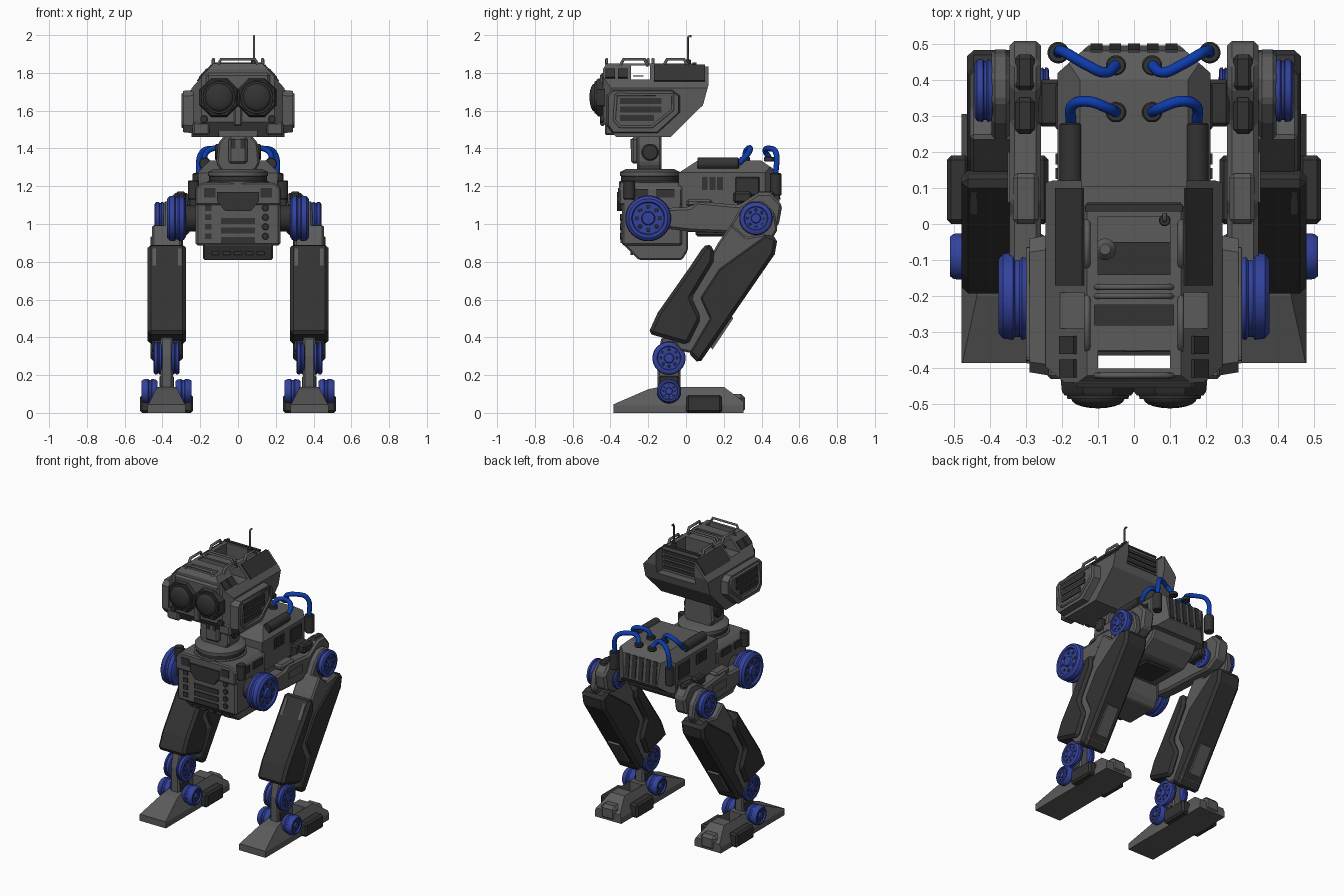
import bpy, bmesh, math

if "Cube" in bpy.data.objects:
    bpy.data.objects.remove(bpy.data.objects["Cube"])


def material(name, r, g, b):
    mat = bpy.data.materials.new(name)
    mat.use_nodes = True
    mat.diffuse_color = (r, g, b, 1)
    mat.node_tree.nodes["Principled BSDF"].inputs["Base Color"].default_value = (r, g, b, 1)
    return mat


GREY = material("frame grey", .105, .105, .105)
DARK = material("armour dark grey", .033, .033, .033)
BLUE = material("joint blue", .033, .055, .34)
CABLE = material("cable blue", .004, .045, .42)


def place(axis, t, a, b):
    return {"x": (t, a, b), "y": (a, t, b), "z": (a, b, t)}[axis]


def finish(name, bm, mat, pair, bevel=0, smooth=False):
    bmesh.ops.recalc_face_normals(bm, faces=bm.faces[:])
    mesh = bpy.data.meshes.new(name)
    bm.to_mesh(mesh)
    bm.free()
    mesh.materials.append(mat)
    obj = bpy.data.objects.new(name, mesh)
    bpy.context.collection.objects.link(obj)
    bpy.ops.object.select_all(action="DESELECT")
    obj.select_set(True)
    bpy.context.view_layer.objects.active = obj
    if smooth:
        bpy.ops.object.shade_smooth_by_angle(angle=math.radians(35))
    if bevel:
        mod = obj.modifiers.new("Bevel", "BEVEL")
        mod.width, mod.segments, mod.limit_method = bevel, 1, "ANGLE"
    if pair:
        obj.modifiers.new("Mirror", "MIRROR")
    return obj


def prism(name, axis, lo, hi, outline, mat=GREY, pair=False, bevel=0, taper=1, slices=()):
    """Extrude an outline along an axis; taper scales the far end, slices trim corners."""
    bm = bmesh.new()
    ca = sum(p[0] for p in outline) / len(outline)
    cb = sum(p[1] for p in outline) / len(outline)
    near = [bm.verts.new(place(axis, lo, a, b)) for a, b in outline]
    far = [bm.verts.new(place(axis, hi, ca + (a - ca) * taper, cb + (b - cb) * taper)) for a, b in outline]
    bm.faces.new(near)
    bm.faces.new(far[::-1])
    for i in range(len(outline)):
        j = (i + 1) % len(outline)
        bm.faces.new((near[i], far[i], far[j], near[j]))
    for point, normal in slices:
        geom = bm.verts[:] + bm.edges[:] + bm.faces[:]
        cut = bmesh.ops.bisect_plane(bm, geom=geom, plane_co=point, plane_no=normal, clear_outer=True)
        edges = [e for e in cut["geom_cut"] if isinstance(e, bmesh.types.BMEdge)]
        bmesh.ops.contextual_create(bm, geom=edges)
    return finish(name, bm, mat, pair, bevel)


def box(name, x, y, z, mat=GREY, pair=False, bevel=0):
    ring = [(y[0], z[0]), (y[1], z[0]), (y[1], z[1]), (y[0], z[1])]
    return prism(name, "x", x[0], x[1], ring, mat, pair, bevel)


def lathe(name, axis, centre, profile, mat=GREY, pair=False, sides=28):
    """Revolve (distance, radius) pairs around an axis line."""
    bm = bmesh.new()
    rings = []
    for t, r in profile:
        angles = [math.tau * (k + .5) / sides for k in range(sides)]
        rings.append([bm.verts.new(place(axis, t, centre[0] + r * math.cos(u), centre[1] + r * math.sin(u)))
                      for u in angles])
    for low, high in zip(rings, rings[1:]):
        for k in range(sides):
            n = (k + 1) % sides
            bm.faces.new((low[k], low[n], high[n], high[k]))
    bm.faces.new(rings[0])
    bm.faces.new(rings[-1])
    return finish(name, bm, mat, pair, smooth=True)


def rod(name, axis, centre, lo, hi, r, mat=GREY, pair=False, sides=20):
    e = r * .15
    return lathe(name, axis, centre, [(lo, r - e), (lo + e, r), (hi - e, r), (hi, r - e)], mat, pair, sides)


def wheel(name, centre, lo, hi, r, outward=1):
    """Blue joint wheel with a tyre groove, dished outer face and dark bolts."""
    d = hi - lo
    face = [(lo, r * .8), (lo + d * .12, r * .95), (lo + d * .35, r), (lo + d * .42, r * .93), (lo + d * .55, r * .93),
            (lo + d * .6, r), (hi - d * .12, r * .97), (hi, r * .85), (hi, r * .72), (hi - d * .12, r * .68),
            (hi - d * .12, r * .3), (hi, r * .26)]
    if outward < 0:
        face = [(lo + hi - t, s) for t, s in face]
    lathe(name, "x", centre, face, BLUE, True)
    top = hi - d * .12 if outward > 0 else lo + d * .12
    for k in range(8):
        u = math.tau * k / 8
        spot = (centre[0] + r * .5 * math.cos(u), centre[1] + r * .5 * math.sin(u))
        rod(name + "_bolt", "x", spot, top - .004, top + .004, r * .09, DARK, True, 8)


def tube(name, points, r, mat, pair=False, bend="VECTOR"):
    curve = bpy.data.curves.new(name, "CURVE")
    curve.dimensions, curve.bevel_depth, curve.bevel_resolution = "3D", r, 3
    curve.resolution_u, curve.use_fill_caps = 6, True
    spline = curve.splines.new("BEZIER")
    spline.bezier_points.add(len(points) - 1)
    for knot, p in zip(spline.bezier_points, points):
        knot.co = p
        knot.handle_left_type = knot.handle_right_type = bend
    obj = bpy.data.objects.new(name, curve)
    bpy.context.collection.objects.link(obj)
    bpy.ops.object.select_all(action="DESELECT")
    obj.select_set(True)
    bpy.context.view_layer.objects.active = obj
    bpy.ops.object.convert(target="MESH")
    obj = bpy.context.object
    obj.data.materials.append(mat)
    if pair:
        obj.modifiers.new("Mirror", "MIRROR")


def carve(target, *ranges):
    cutter = box("cutter", *ranges)
    mod = target.modifiers.new("Cut", "BOOLEAN")
    mod.operation, mod.object, mod.solver = "DIFFERENCE", cutter, "EXACT"
    bpy.context.view_layer.objects.active = target
    bpy.ops.object.modifier_apply(modifier=mod.name)
    bpy.data.objects.remove(cutter)


# Head shell with trimmed shoulders, roof bays and through windows
chamfers = [((s * .13, 0, 1.85), (s * .13, 0, .115)) for s in (-1, 1)]
chamfers += [((s * .24, -.4, 1.6), (s * .05, -.06, 0)) for s in (-1, 1)]
shell = [(-.44, 1.54), (-.37, 1.46), (-.08, 1.46), (.09, 1.63), (.12, 1.74), (.12, 1.85), (-.42, 1.85), (-.44, 1.82)]
head = prism("head_shell", "x", -.245, .245, shell, slices=chamfers)
carve(head, (-.145, .145), (.05, .2), (1.68, 1.9))
carve(head, (-.1, .1), (-.14, .02), (1.75, 1.9))
carve(head, (-.11, .11), (-.28, -.225), (1.78, 1.9))
carve(head, (-.1, .1), (-.4, -.35), (1.4, 1.9))
carve(head, (-.3, .3), (-.29, -.19), (1.765, 1.84))
box("roof_bay_floor", (-.1, .1), (-.14, -.05), (1.75, 1.757), DARK)
box("roof_slot_floor", (-.11, .11), (-.28, -.225), (1.78, 1.787), DARK)
box("roof_rear_bar", (-.135, .135), (.035, .055), (1.845, 1.856), DARK)
prism("side_window", "y", -.17, .1, [(.139, 1.84), (.214, 1.755), (.219, 1.759), (.144, 1.844)], DARK, True)
for y in (-.4, -.335):
    prism("shoulder_vent", "y", y - .025, y + .025, [(.16, 1.816), (.2, 1.771), (.208, 1.778), (.168, 1.823)], DARK, True)
for i in range(4):
    box("rear_head_slat", (-.13, .13), (.048, .06), (1.7 + i * .035, 1.72 + i * .035), DARK)
cheek = [(-.42, 1.52), (-.39, 1.48), (-.15, 1.48), (-.03, 1.59), (-.03, 1.68), (-.07, 1.71), (-.39, 1.71), (-.42, 1.68)]
prism("cheek_plate", "x", .235, .29, cheek, GREY, True, taper=.95)
for z, back in ((1.65, -.13), (1.605, -.13), (1.56, -.17)):
    box("cheek_slot", (.285, .296), (-.35, back), (z - .016, z + .016), DARK, True)
tube("cheek_rail", [(.292, -.37, 1.685), (.292, -.38, 1.55), (.292, -.35, 1.515), (.292, -.18, 1.515), (.292, -.07, 1.605),
                    (.292, -.07, 1.685), (.292, -.37, 1.685)], .008, GREY, True)
box("jaw_block", (.15, .24), (-.43, -.36), (1.47, 1.54), GREY, True, .01)
rod("cheek_lamp", "y", (.18, 1.555), -.455, -.42, .02, DARK, True)

# Eyes
box("brow_plate", (-.17, .17), (-.455, -.43), (1.6, 1.8), GREY, False, .02)
lathe("eye_housing", "y", (.1, 1.67), [(-.43, .112), (-.465, .108), (-.475, .1)], DARK, True, 8)
dome = [(-.47, .088), (-.485, .085)] + [(-.485 - .026 * math.sin(u / 10), .074 * math.cos(u / 10)) for u in range(0, 16, 3)]
lathe("eye_lens", "y", (.1, 1.67), dome, DARK, True)
box("nose_bridge", (-.022, .022), (-.455, -.43), (1.52, 1.62), GREY, False, .008)

# Roof rails and antenna
for start, end in ((-.35, -.2), (-.12, .01)):
    tube("roof_rail", [(.13, start, 1.835), (.13, start + .02, 1.872), (.13, end - .02, 1.872), (.13, end, 1.835)], .009, GREY, True)
for y in (-.175, -.2, -.42):
    tube("roof_crossbar", [(-.105, y, 1.845), (-.09, y, 1.872), (.09, y, 1.872), (.105, y, 1.845)], .008, GREY)
rod("antenna_base", "z", (.085, .01), 1.74, 1.87, .016, DARK)
tube("antenna", [(.085, .01, 1.8), (.085, .01, 1.985), (.085, .015, 1.994), (.085, .03, 1.994)], .006, GREY)
lathe("roof_sensor", "z", (-.08, -.07), [(1.75, .03), (1.79, .03), (1.81, .015)], GREY)

# Neck
prism("neck_yoke", "y", -.26, -.13, [(-.09, 1.28), (.09, 1.28), (.115, 1.32), (.105, 1.43), (.06, 1.48), (-.06, 1.48),
                                     (-.105, 1.43), (-.115, 1.32)], bevel=.01)
box("neck_front_plate", (-.05, .05), (-.29, -.25), (1.32, 1.46), GREY, False, .012)
for x in (-.025, .025):
    box("neck_slot", (x - .012, x + .012), (-.295, -.28), (1.4, 1.45), DARK)
rod("neck_pivot", "x", (-.19, 1.38), -.122, .122, .045, DARK)
lathe("neck_ring", "z", (0, -.19), [(1.2, .165), (1.225, .165), (1.23, .15), (1.25, .15), (1.255, .16), (1.275, .16), (1.29, .13)])
rod("neck_collar", "z", (0, -.19), 1.23, 1.25, .155, DARK)

# Chest
prism("chest_upper", "y", -.355, -.02, [(-.225, 1.1), (.225, 1.1), (.225, 1.19), (.19, 1.22), (-.19, 1.22), (-.225, 1.19)], bevel=.008)
belly = [(-.33, 1.12), (-.33, .89), (-.25, .81), (-.02, .81), (.01, .86), (.01, 1.12)]
prism("belly", "x", -.185, .185, belly, bevel=.008)
box("chest_block", (-.225, .225), (-.34, -.02), (.885, 1.12), GREY, False, .012)
prism("chest_keystone", "y", -.365, -.33, [(-.11, 1.17), (-.11, 1.12), (-.07, 1.07), (.07, 1.07), (.11, 1.12), (.11, 1.17)], DARK)
for z in (1.015, .965, .915):
    box("chest_slat", (-.09, .09), (-.347, -.33), (z - .016, z + .016), DARK)
for i in range(4):
    box("chest_key", (-.175, -.14), (-.347, -.33), (.92 + i * .05, .95 + i * .05), DARK)
    rod("chest_dial", "y", (.145, .935 + i * .05), -.35, -.33, .018, DARK, sides=12)
box("chest_corner_panel", (.12, .18), (-.36, -.34), (1.14, 1.19), DARK, True)
box("chest_side_panel", (.22, .232), (-.31, -.2), (1.14, 1.185), DARK, True)
box("chest_side_vent", (.22, .232), (-.16, -.06), (1.14, 1.185), DARK, True)
rod("chest_canister", "z", (.235, -.3), 1.13, 1.23, .03, DARK, True)
for x in range(-2, 3):
    box("belly_vent", (x * .06 - .02, x * .06 + .02), (-.295, -.28), (.835, .865), DARK)

# Rear hull with sloping shoulders and a slatted tail
hull = [(-.04, 1.1), (-.04, 1.27), (.06, 1.335), (.4, 1.335), (.48, 1.28), (.495, 1.12), (.44, 1.07), (.0, 1.07)]
slopes = [((s * .21, .42, 1.2), (s * .09, .1, 0)) for s in (-1, 1)] + [((s * .15, 0, 1.335), (s * .06, 0, .06)) for s in (-1, 1)]
prism("rear_hull", "x", -.212, .212, hull, slices=slopes)
prism("rear_underside", "x", -.17, .17, [(-.08, 1.1), (-.08, .96), (.28, .95), (.38, 1.02), (.42, 1.1)], bevel=.01)
box("underside_hatch", (-.1, .1), (.05, .24), (.935, .97), DARK, False, .01)
for i in range(-2, 3):
    prism("tail_slat", "x", i * .052 - .016, i * .052 + .016, [(.44, 1.29), (.484, 1.282), (.5, 1.13), (.44, 1.12)], DARK)
for y in (.1, .14, .18):
    box("hull_vent", (.205, .217), (y - .015, y + .015), (1.18, 1.25), DARK, True)
box("hull_side_panel", (.205, .217), (.26, .39), (1.15, 1.25), DARK, True, .01)

# Canisters and cables
rod("top_canister", "y", (.175, 1.32), .06, .28, .032, DARK, True)
rod("tail_canister", "z", (.21, .475), 1.15, 1.27, .03, DARK, True)
for y in (.31, .44):
    rod("cable_socket", "z", (.05, y), 1.33, 1.355, .028, DARK, True)
for name, path in (("front_cable", [(.05, .31, 1.35), (.07, .32, 1.39), (.13, .34, 1.4), (.17, .33, 1.375), (.175, .28, 1.32)]),
                   ("tail_cable", [(.05, .44, 1.35), (.08, .42, 1.39), (.13, .44, 1.4), (.19, .475, 1.38), (.21, .475, 1.26)])):
    tube(name, path, .015, CABLE, True, "AUTO")

# Shoulder wheels and horizontal upper legs
rod("shoulder_axle", "x", (-.2, 1.03), .2, .3, .07, DARK, True)
wheel("shoulder_wheel", (-.2, 1.03), .275, .375, .122)
thigh = [(-.22, 1.08), (.02, 1.09), (.06, 1.12), (.28, 1.1), (.38, 1.165), (.45, 1.165), (.51, 1.1), (.49, .99), (.4, .94),
         (.26, .95), (.02, .96), (-.22, .99)]
prism("upper_leg", "x", .258, .345, thigh, GREY, True, .014)
box("upper_leg_inlay", (.34, .35), (.06, .2), (1.02, 1.07), GREY, True)
box("upper_leg_bolster", (.265, .335), (.0, .14), (1.09, 1.13), GREY, True, .012)
for y in (.3, .42):
    box("upper_leg_pad", (.275, .33), (y - .05, y + .05), (1.11, 1.172), DARK, True, .012)
box("hip_bracket", (.2, .265), (.27, .4), (1.02, 1.14), DARK, True, .01)

# Knees
wheel("knee_wheel", (.37, 1.03), .385, .442, .088)
wheel("inner_knee_wheel", (.37, 1.03), .235, .262, .065, -1)

# Lower legs: slim knee arm, grey shaft, and two dark armour halves
arm = [(.17, .88), (.28, 1.07), (.34, 1.12), (.41, 1.12), (.47, 1.06), (.485, .97), (.42, .86)]
prism("knee_arm", "x", .345, .395, arm, GREY, True, .01)
shaft = [(.17, .9), (.24, 1.0), (.32, .93), (.43, .95), (.1, .3), (-.03, .33), (-.1, .42)]
prism("shin_shaft", "x", .3, .455, shaft, GREY, True, .01)
front = [(.11, .9), (.15, .87), (.145, .8), (.03, .61), (.08, .5), (.01, .36), (-.2, .42), (-.15, .53)]
prism("front_shin_armour", "x", .275, .478, front, DARK, True, .018)
rear = [(.42, .95), (.485, .925), (.47, .84), (.07, .26), (.01, .32), (.115, .5), (.065, .61), (.17, .77)]
prism("rear_shin_armour", "x", .292, .463, rear, DARK, True, .018)
for x in (.3, .435):
    prism("front_shin_inlay", "x", x, x + .018, [(.085, .87), (.095, .86), (-.04, .64), (-.06, .65)], GREY, True)
prism("rear_shin_inlay", "x", .335, .42, [(.24, .515), (.25, .5), (.14, .335), (.13, .35)], GREY, True)

# Ankles
for name, y, z, lo, hi, r in (("ankle", -.09, .29, .4, .447, .088), ("foot_joint", -.09, .115, .425, .51, .065)):
    wheel("outer_" + name, (y, z), lo, hi, r)
    wheel("inner_" + name, (y, z), .756 - hi, .756 - lo, r, -1)
prism("ankle_link", "x", .345, .41, [(-.15, .09), (-.03, .09), (-.03, .36), (-.06, .4), (-.13, .4), (-.15, .3)], GREY, True, .01)
box("foot_axle_block", (.34, .416), (-.145, -.035), (.08, .2), DARK, True, .01)

# Feet
sole = [(-.385, 0), (-.385, .045), (-.2, .125), (-.14, .138), (.2, .138), (.305, .06), (.305, 0)]
edges = [((.378 + s * .1, 0, .04), (s * .1, 0, .05)) for s in (-1, 1)]
foot = prism("foot", "x", .278, .478, sole, slices=edges)
carve(foot, (.33, .426), (0, .12), (.06, .2))
foot.modifiers.new("Mirror", "MIRROR")
box("foot_bay_floor", (.33, .426), (0, .12), (.06, .067), DARK, True)
for lo, hi in ((.237, .3), (.456, .519)):
    box("foot_side_pod", (lo, hi), (.0, .19), (.0, .095), DARK, True, .012)
box("heel_block", (.32, .436), (.18, .312), (.0, .1), GREY, True, .02)
